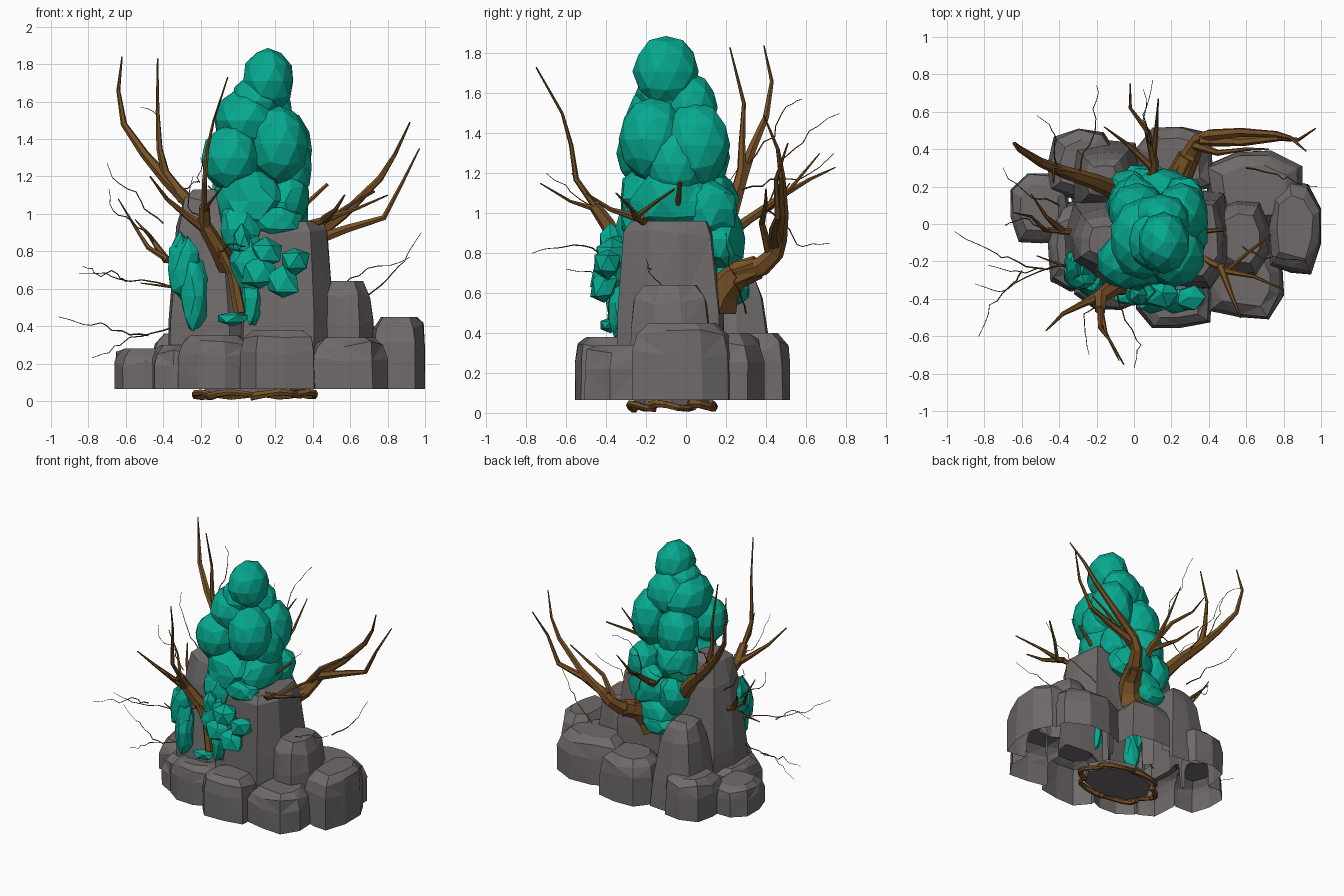
import bpy, bmesh, math, random
from mathutils import Vector
random.seed(7)

def mat(name, rgb):
    m = bpy.data.materials.new(name)
    m.diffuse_color = (*rgb, 1)
    return m

STONE = mat("stone", (0.16, 0.145, 0.145))
LEAF = mat("leaf", (0.002, 0.4, 0.28))
BARK = mat("bark", (0.19, 0.085, 0.02))

def add(name, bm, m):
    me = bpy.data.meshes.new(name)
    bm.to_mesh(me)
    bm.free()
    me.materials.append(m)
    ob = bpy.data.objects.new(name, me)
    bpy.context.collection.objects.link(ob)
    return ob

def loft(bm, rings):
    rows = [[bm.verts.new(p) for p in r] for r in rings]
    n = len(rows[0])
    for a, b in zip(rows, rows[1:]):
        for i in range(n):
            j = (i + 1) % n
            bm.faces.new((a[i], a[j], b[j], b[i]))
    bm.faces.new(rows[0][::-1])
    bm.faces.new(rows[-1])

def rock(name, cx, cy, rx, ry, top, levels, n=9, lean=(0, 0)):
    # faceted boulder with a squarish outline
    bm = bmesh.new()
    off = random.random()
    jit = [random.uniform(0.93, 1.08) for _ in range(n)]
    rings = []
    for t, s in levels:
        ring = []
        for i in range(n):
            a = (i + off) / n * math.tau
            c, d = math.cos(a), math.sin(a)
            k = (c ** 4 + d ** 4) ** -0.25 * jit[i] * s * (1 if t == 0 else random.uniform(0.96, 1.03))
            dz = random.uniform(-0.02, 0.02) if 0 < t < 1 else 0
            ring.append((cx + max(-1, min(1, c * k)) * rx + lean[0] * t,
                         cy + max(-1, min(1, d * k)) * ry + lean[1] * t,
                         0.065 + t * (top - 0.065) + dz))
        rings.append(ring)
    loft(bm, rings)
    bmesh.ops.triangulate(bm, faces=bm.faces[:])
    return add(name, bm, STONE)

# Tall central rocks and ring of low boulders
TALL = [(0, 1), (0.5, 0.95), (0.93, 0.84), (1, 0.72)]
ROUND = [(0, 1), (0.6, 0.99), (0.86, 0.9), (1, 0.64)]
PEAK = [(0, 1), (.35, .92), (.8, .68), (.95, .5), (1, .32)]
rocks = [rock("rock_pile", .25, -.08, .29, .28, .96, TALL, 10),
         rock("left_spire", -.13, -.09, .24, .25, 1.13, PEAK, 9, (-.03, 0)),
         rock("back_left_rock", -.16, .25, .2, .21, .72, PEAK, 8)]
for i, r in enumerate([(-.5, .08, .16, .19, .28), (-.27, .32, .19, .19, .36), (-.32, -.12, .14, .25, .3),
                       (-.12, -.3, .2, .16, .35), (.22, -.4, .21, .16, .38), (.6, -.31, .21, .2, .34),
                       (.86, -.02, .14, .25, .45), (.64, .18, .26, .22, .4), (.22, .34, .21, .18, .4),
                       (.57, -.08, .16, .2, .64)]):
    rocks.append(rock(f"boulder_{i + 1}", *r, ROUND))

# Fuse the rocks into one hollow shell, open underneath
pile = rocks[0]
for r in rocks[1:]:
    mod = pile.modifiers.new("fuse", "BOOLEAN")
    mod.operation, mod.solver, mod.object = "UNION", "EXACT", r
me = bpy.data.meshes.new_from_object(pile.evaluated_get(bpy.context.evaluated_depsgraph_get()))
pile.modifiers.clear()
pile.data = me
for r in rocks[1:]:
    bpy.data.objects.remove(r)
bm = bmesh.new()
bm.from_mesh(me)
bmesh.ops.delete(bm, geom=[f for f in bm.faces if f.calc_center_median().z < 0.07], context="FACES")
bm.to_mesh(me)
bm.free()

def blob(bm, c, r, jitter, sub=2):
    for v in bmesh.ops.create_icosphere(bm, subdivisions=sub, radius=1)["verts"]:
        k = 1 + random.uniform(-jitter, jitter)
        v.co = Vector(c) + Vector(v.co[i] * r[i] * k for i in range(3))

# Round canopy
bm = bmesh.new()
for c, r in [((.16, -.1, 1.71), (.14, .165, .18)), ((.1, -.09, 1.6), (.14, .16, .15)),
             ((.05, -.08, 1.5), (.18, .22, .18)), ((.14, .03, 1.53), (.16, .13, .17)),
             ((-.04, -.2, 1.3), (.16, .15, .18)), ((.22, -.17, 1.37), (.16, .17, .21)),
             ((.25, .05, 1.34), (.15, .17, .22)), ((.02, .07, 1.28), (.16, .15, .2)),
             ((.28, -.05, 1.25), (.12, .15, .18))]:
    blob(bm, c, r, 0.025)
add("canopy", bm, LEAF)

# Crumpled foliage below the canopy and down the back
bm = bmesh.new()
for c, r in [((.06, -.15, 1.07), (.21, .19, .18)), ((.25, -.05, 1.06), (.13, .23, .16)),
             ((.0, .1, 1.07), (.16, .16, .17)), ((.27, .12, 1.02), (.11, .14, .15)),
             ((.16, .17, .87), (.19, .13, .16)), ((-.03, .19, .85), (.11, .1, .15)),
             ((.1, .21, .68), (.15, .1, .13)), ((.02, -.27, .92), (.11, .08, .16)),
             ((.2, -.25, .96), (.15, .08, .08)), ((.06, .25, .62), (.12, .07, .08)),
             ((-.06, .28, .48), (.05, .05, .04))]:
    blob(bm, c, r, 0.12)
add("lower_foliage", bm, LEAF)

# Clumps hanging on the front
bm = bmesh.new()
for c, r in [((-.28, -.27, .7), (.09, .09, .19)), ((-.23, -.32, .56), (.07, .07, .2)),
             ((-.31, -.22, .75), (.06, .08, .14)), ((.05, -.36, .74), (.1, .08, .15)),
             ((.15, -.37, .79), (.1, .09, .09)), ((.24, -.41, .63), (.1, .07, .09)),
             ((.3, -.39, .75), (.085, .07, .08)), ((.07, -.34, .55), (.05, .05, .15)),
             ((-.03, -.38, .44), (.1, .05, .04)), ((.12, -.41, .68), (.1, .07, .09)),
             ((.02, -.38, .85), (.06, .06, .1))]:
    blob(bm, c, r, 0.18, 2 if r[2] > .1 else 1)
add("front_foliage", bm, LEAF)

def tubes(name, paths, res=1):
    # each path: start radius, end radius, points
    cu = bpy.data.curves.new(name, "CURVE")
    cu.dimensions = "3D"
    cu.bevel_depth = 1
    cu.bevel_resolution = res
    cu.use_fill_caps = True
    for r0, r1, pts in paths:
        sp = cu.splines.new("POLY")
        sp.points.add(len(pts) - 1)
        for i, p in enumerate(pts):
            sp.points[i].co = (*p, 1)
            sp.points[i].radius = r0 + (r1 - r0) * (i / (len(pts) - 1)) ** 0.75
    tmp = bpy.data.objects.new(name + "_curve", cu)
    bpy.context.collection.objects.link(tmp)
    me = bpy.data.meshes.new_from_object(tmp.evaluated_get(bpy.context.evaluated_depsgraph_get()))
    bpy.data.objects.remove(tmp)
    me.polygons.foreach_set("use_smooth", [False] * len(me.polygons))
    bm = bmesh.new()
    bm.from_mesh(me)
    return add(name, bm, BARK)

# Main branches
tubes("front_branch", [
    (.035, .004, [(.01, -.36, .47), (-.03, -.35, .68), (-.1, -.36, .82), (-.18, -.39, .94), (-.18, -.55, 1.17),
                  (-.165, -.575, 1.34), (-.13, -.62, 1.5), (-.055, -.75, 1.73)]),
    (.06, .03, [(-.05, -.28, .72), (-.11, -.34, .82), (-.18, -.39, .94), (-.18, -.46, 1.04)]),
    (.032, .004, [(-.17, -.38, .92), (-.26, -.42, .98), (-.38, -.48, 1.08), (-.47, -.57, 1.2)]),
    (.016, .003, [(-.18, -.45, 1.02), (-.15, -.58, 1.06), (-.08, -.73, 1.15)])])
tubes("left_branch", [
    (.055, .004, [(-.08, .17, .85), (-.22, .23, 1.02), (-.38, .28, 1.18), (-.5, .33, 1.32), (-.61, .4, 1.48),
                  (-.64, .43, 1.66), (-.62, .39, 1.84)]),
    (.036, .004, [(-.29, .25, 1.08), (-.39, .28, 1.22), (-.42, .28, 1.35), (-.43, .29, 1.55), (-.43, .22, 1.83)])])
tubes("right_back_branch", [
    (.11, .06, [(.16, .16, .55), (.2, .19, .62), (.24, .25, .69), (.29, .36, .73)]),
    (.065, .004, [(.25, .26, .7), (.31, .38, .735), (.35, .45, .8), (.4, .475, .87), (.57, .49, 1.0),
                  (.76, .48, 1.19), (.84, .46, 1.32), (.92, .39, 1.49)]),
    (.035, .004, [(.36, .45, .84), (.58, .44, .92), (.78, .46, .98), (.88, .45, 1.17), (.97, .51, 1.35)]),
    (.026, .004, [(.33, .42, .8), (.45, .38, .95), (.6, .4, 1.05), (.72, .4, 1.12)])])
tubes("right_front_branch", [
    (.03, .006, [(.25, -.08, .9), (.4, -.2, .95), (.5, -.25, .98), (.6, -.16, 1.05), (.73, -.06, 1.12)]),
    (.023, .005, [(.46, -.22, .97), (.52, -.38, 1.02), (.57, -.5, 1.1)]),
    (.018, .004, [(.49, -.25, .98), (.64, -.28, 1.03), (.8, -.35, 1.1)]),
    (.022, .01, [(.24, -.04, 1.0), (.36, -.04, 1.05), (.48, -.03, 1.16)])])
tubes("back_branch", [
    (.035, .003, [(.08, .15, .85), (.11, .33, .98), (.07, .5, 1.1), (-.02, .62, 1.17), (-.02, .75, 1.23)]),
    (.022, .003, [(.1, .36, 1.0), (.12, .52, 1.12), (.13, .67, 1.3)]),
    (.022, .003, [(.1, .3, .96), (-.04, .43, 1.03), (-.16, .52, 1.15)])])
tubes("left_side_branch", [
    (.028, .003, [(-.22, -.08, .68), (-.35, -.04, .74), (-.48, -.03, .82), (-.55, .04, .93), (-.64, .06, 1.08)]),
    (.022, .003, [(-.38, -.04, .75), (-.47, .04, .88), (-.55, .16, .97)]),
    (.016, .003, [(-.2, -.2, .62), (-.36, -.23, .61), (-.52, -.17, .63)])])

def wiggle(a, b, bend=0.07, steps=10):
    # wavering line between two points
    a, b = Vector(a), Vector(b)
    pts, drift = [], Vector()
    for i in range(steps + 1):
        t = i / steps
        drift += Vector(random.uniform(-1, 1) for _ in range(3)) * bend * 0.4
        pts.append(a.lerp(b, t) + drift * math.sin(math.pi * t))
    return pts

# Fine twigs
TWIGS = [((-.28, -.2, .42), (-.78, -.22, .23)), ((-.48, -.24, .35), (-.96, -.04, .45)),
         ((-.3, -.2, .6), (-.85, -.32, .68)), ((-.6, -.25, .64), (-.83, -.6, .72)),
         ((-.45, -.03, .85), (-.69, .0, 1.13)), ((-.4, .1, .95), (-.7, .3, 1.27)),
         ((-.4, .28, 1.2), (-.52, .58, 1.57)), ((-.3, .25, 1.1), (-.2, .74, 1.3)),
         ((-.1, -.35, .8), (0, -.77, .8)), ((-.15, -.38, .9), (-.24, -.7, 1.2)),
         ((.45, -.1, .6), (.92, -.2, .77)), ((.6, .3, .5), (.98, .2, .9)),
         ((.1, .4, 1.02), (.1, .77, 1.5)), ((.1, .4, 1.02), (.05, .72, .85))]
tubes("fine_twigs", [(.005, .0015, wiggle(a, b)) for a, b in TWIGS], 0)

# Stone plate under the rocks, wrapped by curling roots
bm = bmesh.new()
loft(bm, [[(.09 + .27 * math.cos(k / 8 * math.tau), -.07 + .19 * math.sin(k / 8 * math.tau), z)
           for k in range(8)] for z in (.03, .1)])
add("base_plate", bm, STONE)
roots = []
for k in range(6):
    pts = []
    for i in range(6):
        b, q = k / 6 * math.tau + (i - 2.5) * .24, 1 + .2 * math.sin(i / 5 * math.pi)
        pts.append((.09 + .27 * q * math.cos(b), -.07 + .19 * q * math.sin(b), .035 + .012 * math.sin(i * 1.3 + k)))
    roots.append((.024, .014, pts))
tubes("roots", roots)
